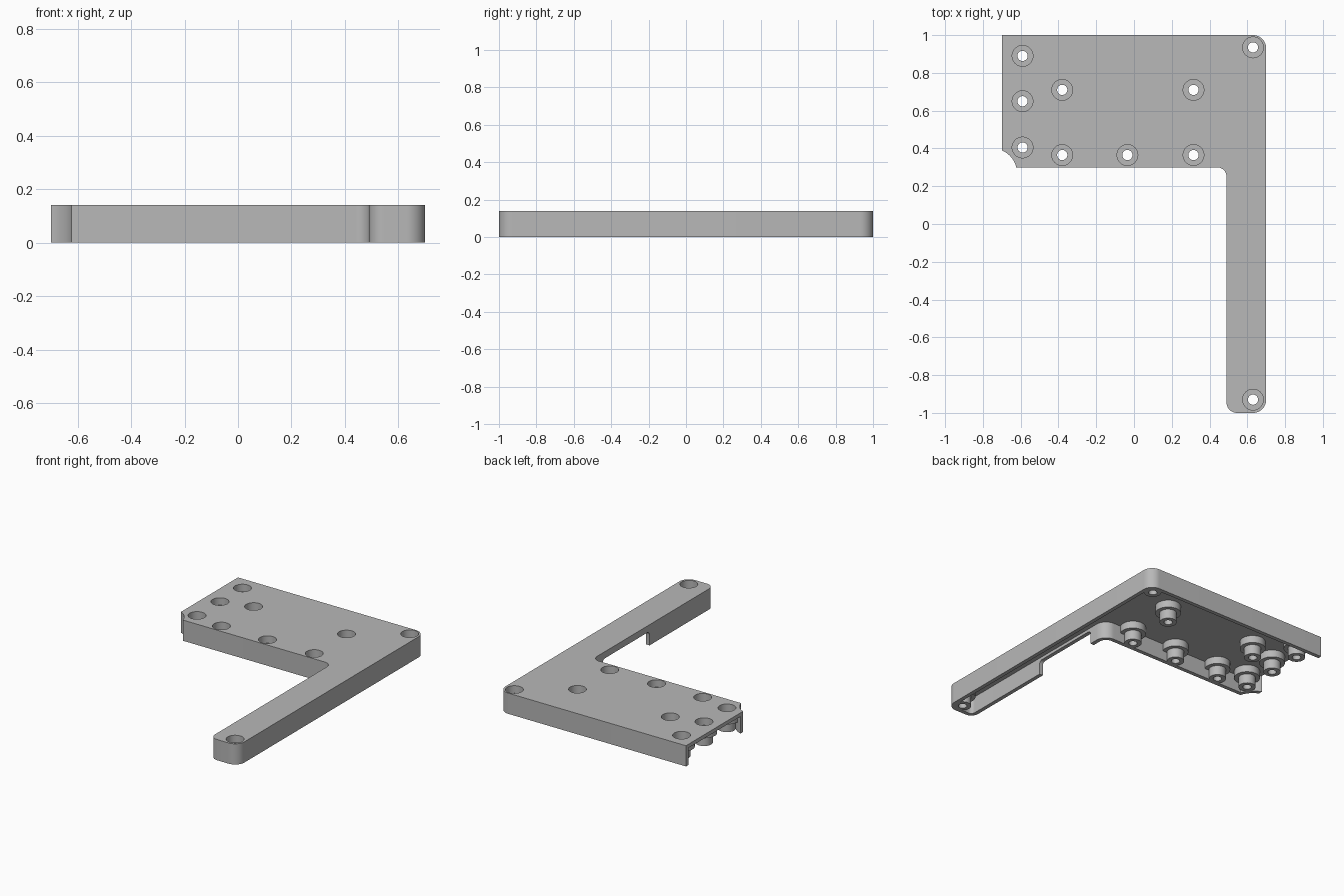
import bpy, bmesh
from math import sin, cos, asin, acos, pi

if "Cube" in bpy.data.objects:
    bpy.data.objects.remove(bpy.data.objects["Cube"], do_unlink=True)

HEIGHT, WALL, PLATE = 0.14, 0.027, 0.025
LEFT, RIGHT, ARM, EDGE = -0.7, 0.7, 0.49, 0.3
HOLES = [(-0.59, 0.89), (-0.59, 0.65), (-0.59, 0.405), (-0.38, 0.71), (-0.38, 0.365),
         (-0.035, 0.365), (0.315, 0.365), (0.315, 0.71), (0.63, 0.935), (0.63, -0.93)]

grey = bpy.data.materials.new("plain grey")
grey.use_nodes = True
grey.diffuse_color = (0.48, 0.48, 0.48, 1)
grey.node_tree.nodes["Principled BSDF"].inputs["Base Color"].default_value = (0.48, 0.48, 0.48, 1)


def make_object(name, bm):
    bmesh.ops.recalc_face_normals(bm, faces=bm.faces)
    mesh = bpy.data.meshes.new(name)
    bm.to_mesh(mesh)
    bm.free()
    mesh.materials.append(grey)
    obj = bpy.data.objects.new(name, mesh)
    bpy.context.collection.objects.link(obj)
    return obj


def arc(cx, cy, r, start, end, steps=12):
    return [(cx + r * cos(start + (end - start) * i / steps),
             cy + r * sin(start + (end - start) * i / steps)) for i in range(steps + 1)]


def outline(inset, left):
    """Bracket contour moved inwards by inset; the left end stays at the given x."""
    big, small, fillet = 0.07 - inset, 0.055 - inset, 0.05 + inset
    scoop_x, scoop_y, scoop = LEFT - 0.05, EDGE - 0.03, 0.13 + inset
    pts = [(left, 1 - inset)]
    pts += arc(RIGHT - 0.07, 0.93, big, pi / 2, 0)
    pts += arc(RIGHT - 0.07, -0.93, big, 0, -pi / 2)
    pts += arc(ARM + 0.055, -0.945, small, -pi / 2, -pi)
    pts += arc(ARM - 0.05, EDGE - 0.05, fillet, 0, pi / 2)
    pts += arc(scoop_x, scoop_y, scoop, asin((0.03 + inset) / scoop), acos(0.05 / scoop))
    if left < LEFT:
        pts.append((left, pts[-1][1]))
    return pts


def prism(name, pts, z0, z1):
    bm = bmesh.new()
    face = bm.faces.new([bm.verts.new((x, y, z0)) for x, y in pts])
    top = bmesh.ops.extrude_face_region(bm, geom=[face])["geom"]
    bmesh.ops.translate(bm, vec=(0, 0, z1 - z0),
                        verts=[v for v in top if isinstance(v, bmesh.types.BMVert)])
    return make_object(name, bm)


def turned(name, profile, steps=48):
    """Stepped round solids from (radius, z) pairs, one at every hole position."""
    bm = bmesh.new()
    for cx, cy in HOLES:
        rings = [[bm.verts.new((cx + r * cos(2 * pi * i / steps), cy + r * sin(2 * pi * i / steps), z))
                  for i in range(steps)] for r, z in profile]
        for a, b in zip(rings, rings[1:]):
            for i in range(steps):
                j = (i + 1) % steps
                bm.faces.new((a[i], a[j], b[j], b[i]))
        bm.faces.new(rings[0])
        bm.faces.new(rings[-1])
    return make_object(name, bm)


def cut(target, tool):
    mod = target.modifiers.new("cut", 'BOOLEAN')
    mod.operation, mod.solver, mod.object = 'DIFFERENCE', 'EXACT', tool
    bpy.context.view_layer.objects.active = target
    bpy.ops.object.modifier_apply(modifier=mod.name)
    bpy.data.objects.remove(tool, do_unlink=True)


# Hollow underside, leaving stepped screw bosses standing
body = prism("bracket_body", outline(0, LEFT), 0, HEIGHT)
cavity = prism("cavity", outline(WALL, LEFT - 0.1), -0.01, HEIGHT - PLATE)
cut(cavity, turned("bosses", [(0.054, -0.03), (0.054, 0.065), (0.081, 0.065), (0.081, HEIGHT)]))
cut(body, cavity)

# Counterbored screw holes
cut(body, turned("screw_holes", [(0.027, -0.03), (0.027, 0.09), (0.055, 0.09), (0.055, HEIGHT + 0.03)]))

# Cable notch with rounded top corners in the inner wall of the arm
bm = bmesh.new()
bmesh.ops.create_cube(bm, size=1)
bmesh.ops.scale(bm, vec=(0.1, 0.5, 0.12), verts=bm.verts)
bmesh.ops.translate(bm, vec=(ARM - 0.01, -0.06, 0.035), verts=bm.verts)
rounded = [e for e in bm.edges if all(v.co.z > 0.08 for v in e.verts)
           and abs(e.verts[0].co.y - e.verts[1].co.y) < 0.01]
bmesh.ops.bevel(bm, geom=rounded, offset=0.025, segments=6, profile=0.5, affect='EDGES')
cut(body, make_object("notch", bm))

bpy.ops.object.select_all(action='DESELECT')
body.select_set(True)
bpy.context.view_layer.objects.active = body
bpy.ops.object.shade_smooth_by_angle()
